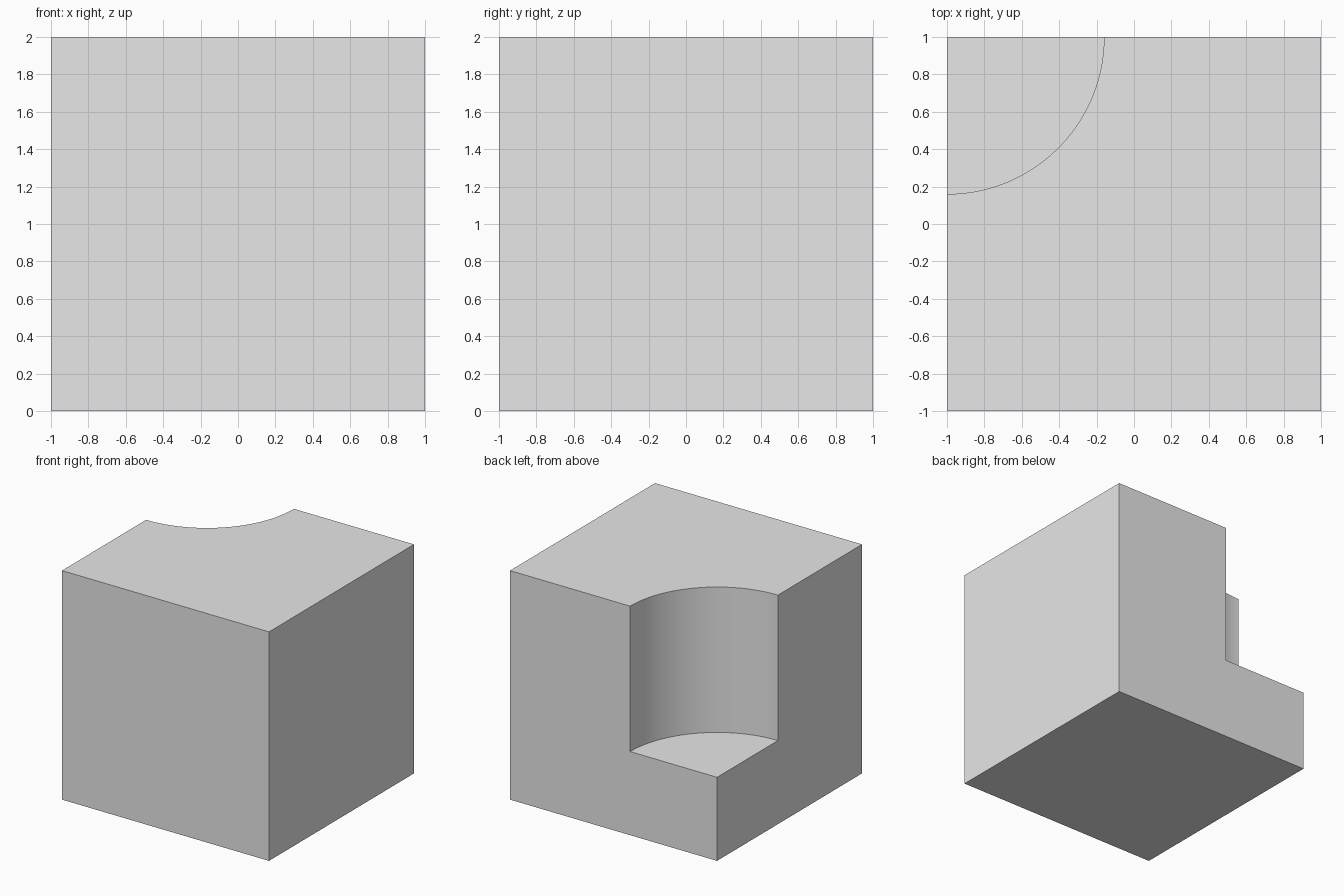
import bpy
import math

SIZE = 2.0
NOTCH_RADIUS = 0.84
NOTCH_FLOOR = 0.73

default_cube = bpy.data.objects.get("Cube")
if default_cube:
    bpy.data.objects.remove(default_cube, do_unlink=True)

# Single plain grey
grey = bpy.data.materials.new("light_grey")
grey.use_nodes = True
colour = (0.8, 0.8, 0.8, 1.0)
grey.diffuse_color = colour
grey.node_tree.nodes["Principled BSDF"].inputs["Base Color"].default_value = colour

# Main block standing on the ground
bpy.ops.mesh.primitive_cube_add(size=SIZE, location=(0, 0, SIZE / 2))
block = bpy.context.object
block.name = "notched_block"
block.data.materials.append(grey)

# Round cutter centred on the back corner, reaching above the top
height = SIZE
segments = 128
bpy.ops.mesh.primitive_cylinder_add(
    vertices=segments, radius=NOTCH_RADIUS, depth=height,
    location=(-SIZE / 2, SIZE / 2, NOTCH_FLOOR + height / 2),
    rotation=(0, 0, math.pi / segments))
cutter = bpy.context.object
cutter.name = "notch_cutter"
cutter.hide_render = True
cutter.data.materials.append(grey)

# Carve the quarter-round notch
notch = block.modifiers.new("corner_notch", 'BOOLEAN')
notch.operation = 'DIFFERENCE'
notch.solver = 'EXACT'
notch.object = cutter
bpy.ops.object.select_all(action='DESELECT')
block.select_set(True)
bpy.context.view_layer.objects.active = block
bpy.ops.object.modifier_apply(modifier=notch.name)
bpy.data.objects.remove(cutter, do_unlink=True)

# Smooth curved wall, sharp block edges
bpy.ops.object.shade_smooth_by_angle(angle=math.radians(30))
